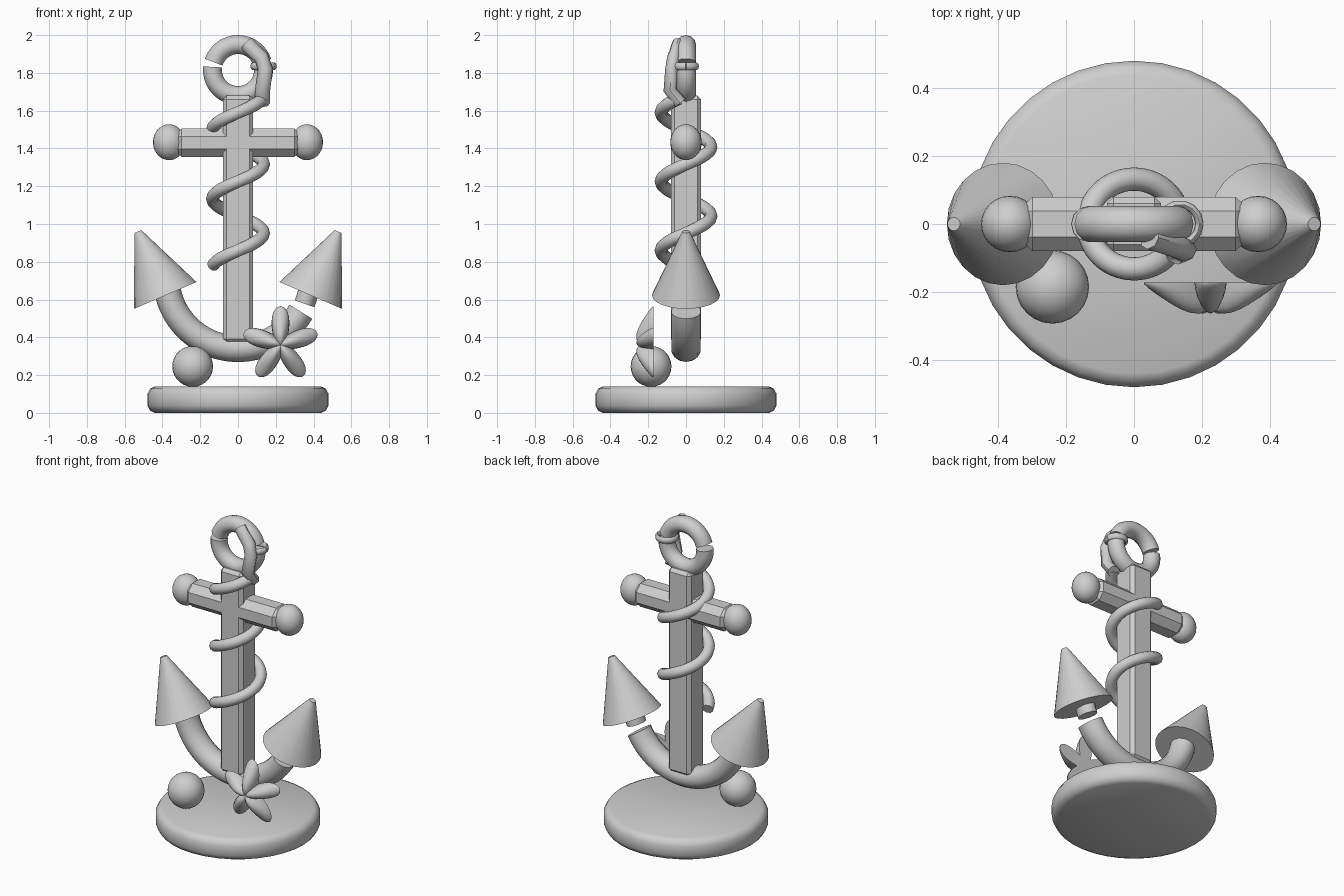
import bpy, bmesh, math
from mathutils import Vector, Matrix

if "Cube" in bpy.data.objects:
    bpy.data.objects.remove(bpy.data.objects["Cube"])

stone = bpy.data.materials.new("pale_grey")
stone.diffuse_color = (0.62, 0.62, 0.62, 1)
stone.use_nodes = True
stone.node_tree.nodes["Principled BSDF"].inputs["Base Color"].default_value = stone.diffuse_color


def finish(bm, name, angle=40):
    bmesh.ops.recalc_face_normals(bm, faces=bm.faces)
    me = bpy.data.meshes.new(name)
    bm.to_mesh(me)
    bm.free()
    me.materials.append(stone)
    ob = bpy.data.objects.new(name, me)
    bpy.context.collection.objects.link(ob)
    bpy.ops.object.select_all(action='DESELECT')
    ob.select_set(True)
    bpy.context.view_layer.objects.active = ob
    bpy.ops.object.shade_smooth_by_angle(angle=math.radians(angle))
    return ob


def ball(name, loc, radii):
    bm = bmesh.new()
    m = Matrix.Translation(loc) @ Matrix.Diagonal((*radii, 1))
    bmesh.ops.create_uvsphere(bm, u_segments=24, v_segments=14, radius=1, matrix=m)
    return finish(bm, name)


def bar(name, loc, size, bevel):
    bm = bmesh.new()
    m = Matrix.Translation(loc) @ Matrix.Diagonal((*size, 1))
    bmesh.ops.create_cube(bm, size=1, matrix=m)
    bmesh.ops.bevel(bm, geom=bm.edges[:], offset=bevel, segments=1, affect='EDGES')
    return finish(bm, name, 30)


def tube(name, path, ra, rb=None, sides=12, up=(0, 1, 0)):
    """Sweep an ellipse (ra across, rb along up) along a path, capped."""
    rb = rb or ra
    bm = bmesh.new()
    path = [Vector(p) for p in path]
    rings = []
    for i, p in enumerate(path):
        t = (path[min(i + 1, len(path) - 1)] - path[max(i - 1, 0)]).normalized()
        a = t.cross(Vector(up)).normalized()
        b = a.cross(t)
        rings.append([bm.verts.new(p + a * ra * math.cos(2 * math.pi * k / sides)
                                   + b * rb * math.sin(2 * math.pi * k / sides))
                      for k in range(sides)])
    for r, s in zip(rings, rings[1:]):
        for k in range(sides):
            n = (k + 1) % sides
            bm.faces.new((r[k], r[n], s[n], s[k]))
    bm.faces.new(rings[0])
    bm.faces.new(rings[-1])
    return finish(bm, name, 50)


def arc(cz, r, a0, a1, n=24):
    angs = [math.radians(a0 + (a1 - a0) * i / n) for i in range(n + 1)]
    return [(r * math.cos(a), 0, cz + r * math.sin(a)) for a in angs]


# Round base with softened rims
bm = bmesh.new()
prof = [(0.44, 0), (0.465, 0.012), (0.48, 0.04), (0.48, 0.1), (0.465, 0.128), (0.44, 0.14)]
N = 36
rings = [[bm.verts.new((r * math.cos(2 * math.pi * k / N), r * math.sin(2 * math.pi * k / N), z))
          for k in range(N)] for r, z in prof]
for r, s in zip(rings, rings[1:]):
    for k in range(N):
        bm.faces.new((r[k], r[(k + 1) % N], s[(k + 1) % N], s[k]))
bm.faces.new(rings[0])
bm.faces.new(rings[-1])
finish(bm, "base", 50)

# Shank and crossbar with end knobs
bar("shank", (0, 0, 1.025), (0.16, 0.16, 1.31), 0.02)
bar("crossbar", (0, 0, 1.43), (0.68, 0.16, 0.15), 0.042)
for s, side in ((-1, "left"), (1, "right")):
    ball(side + "_knob", (s * 0.365, 0, 1.433), (0.085, 0.083, 0.095))

# Top ring, broken on both sides
tube("ring_upper", arc(1.815, 0.135, 18, 162), 0.05, 0.053)
tube("ring_lower", arc(1.815, 0.135, 173, 364), 0.05, 0.053)

# Curved arms, the right one broken near its tip
tube("arms", arc(0.72, 0.38, 183, 331, 28), 0.071, 0.08, 14)
tube("arm_fragment", arc(0.72, 0.38, 338, 357, 4), 0.055, 0.065, 10)

# Cone flukes
for s, side in ((-1, "left"), (1, "right")):
    bm = bmesh.new()
    a, b = Vector((s * 0.385, 0, 0.622)), Vector((s * 0.53, 0, 0.96))
    axis = b - a
    m = Matrix.Translation((a + b) / 2) @ Vector((0, 0, 1)).rotation_difference(axis).to_matrix().to_4x4()
    bmesh.ops.create_cone(bm, cap_ends=True, segments=24, radius1=0.18, radius2=0.02,
                          depth=axis.length, matrix=m)
    finish(bm, side + "_fluke", 50)

# Rope winding up the shank
path = []
for i in range(101):
    deg = 195 + (1062 - 195) * i / 100
    a = math.radians(deg)
    path.append((0.135 * math.cos(a), 0.132 * math.sin(a), 0.86 + 0.365 * (deg - 270) / 360))
tube("rope", path, 0.034, sides=10, up=(0, 0, 1))

# Rope end tied to the ring
tube("rope_end", [(0.13, -0.03, 1.64), (0.13, -0.085, 1.71), (0.145, -0.075, 1.82),
                  (0.125, -0.065, 1.88), (0.045, -0.04, 1.955)], 0.04, 0.035, 8)
tube("rope_loop", [(0.135 + 0.058 * math.cos(a), 0.058 * math.sin(a), 1.835)
                   for a in (2 * math.pi * k / 14 for k in range(15))],
     0.012, 0.02, 8, up=(0, 0, 1))

# Round pebble
ball("pebble", (-0.24, -0.185, 0.246), (0.108, 0.108, 0.108))

# Starfish: five flat-backed petals, thickest in the middle
bm = bmesh.new()
for k in range(5):
    made = bmesh.ops.create_uvsphere(bm, u_segments=20, v_segments=12, radius=1)["verts"]
    rot = Matrix.Rotation(2 * math.pi * k / 5, 3, 'Y')
    for v in made:
        r = 0.09 + 0.115 * v.co.z
        w = v.co.x * (0.037 + 0.1 * max(r, 0))
        d = min(v.co.y, 0) * (0.12 - 0.45 * max(r, 0))
        v.co = rot @ Vector((w, d, r)) + Vector((0.225, -0.172, 0.36))
finish(bm, "starfish", 50)
